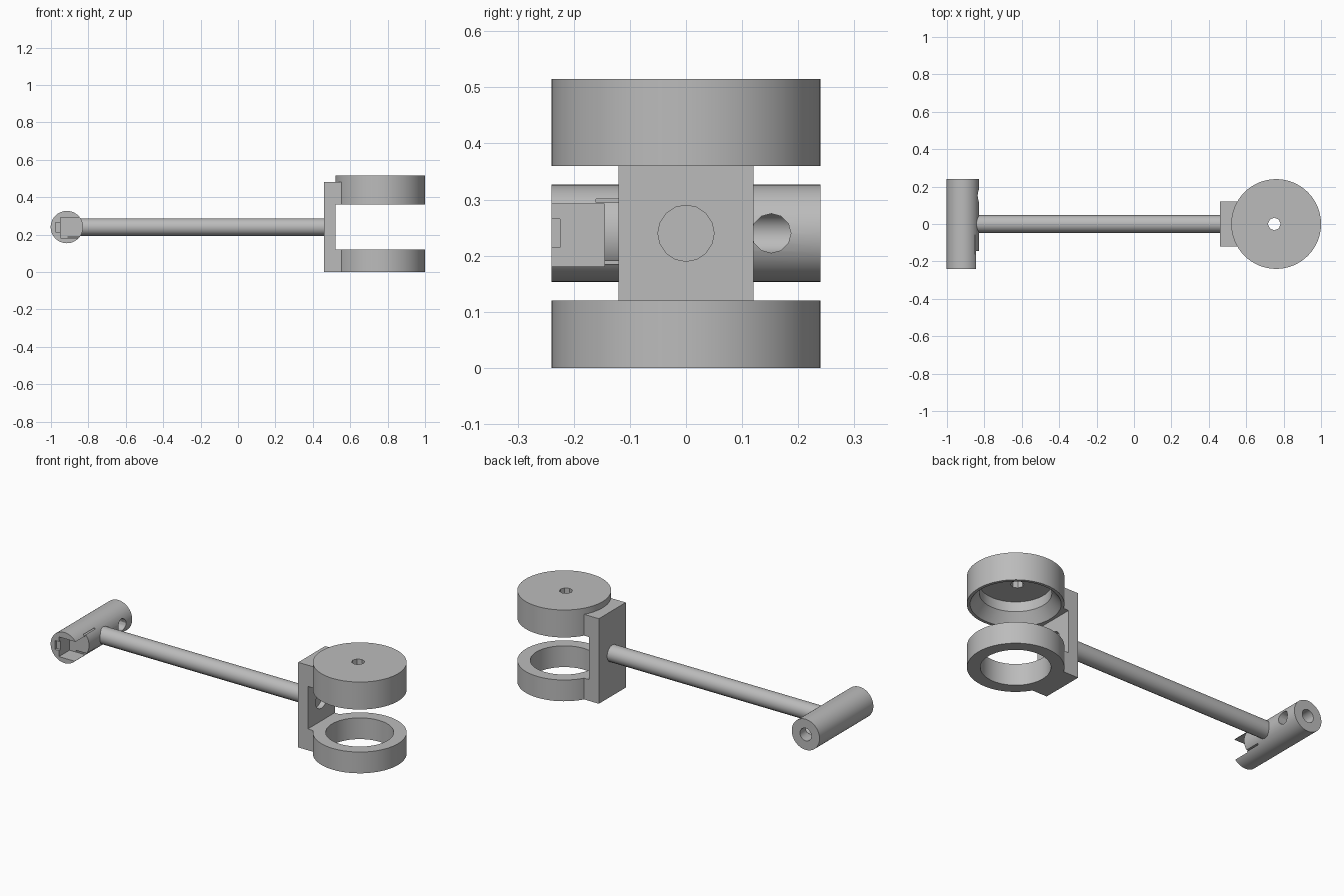
import bpy, bmesh
from math import pi, radians
from mathutils import Matrix, Vector

cube = bpy.data.objects.get("Cube")
if cube:
    bpy.data.objects.remove(cube)

grey = bpy.data.materials.new("plain grey")
grey.use_nodes = True
grey.diffuse_color = (0.5, 0.5, 0.5, 1)
grey.node_tree.nodes["Principled BSDF"].inputs["Base Color"].default_value = (0.5, 0.5, 0.5, 1)

ROT = {"X": Matrix.Rotation(pi / 2, 4, "Y"),
       "Y": Matrix.Rotation(-pi / 2, 4, "X"),
       "Z": Matrix.Identity(4)}


def finish(name, bm):
    bmesh.ops.recalc_face_normals(bm, faces=bm.faces)
    mesh = bpy.data.meshes.new(name)
    bm.to_mesh(mesh)
    bm.free()
    mesh.materials.append(grey)
    obj = bpy.data.objects.new(name, mesh)
    bpy.context.collection.objects.link(obj)
    return obj


def rod(name, axis, start, length, r1, r2=None, sides=64):
    """Cylinder or cone running from start along the positive axis."""
    bm = bmesh.new()
    place = Matrix.Translation(start) @ ROT[axis] @ Matrix.Translation((0, 0, length / 2))
    bmesh.ops.create_cone(bm, cap_ends=True, segments=sides, radius1=r1,
                          radius2=r1 if r2 is None else r2, depth=length, matrix=place)
    return finish(name, bm)


def box(name, low, high):
    low, high = Vector(low), Vector(high)
    bm = bmesh.new()
    bmesh.ops.create_cube(bm, size=1, matrix=Matrix.Translation((low + high) / 2)
                          @ Matrix.Diagonal((*(high - low), 1)))
    return finish(name, bm)


def extrude_y(name, profile, half):
    """Extrude an x-z outline symmetrically along y."""
    bm = bmesh.new()
    face = bm.faces.new([bm.verts.new((x, -half, z)) for x, z in profile])
    out = bmesh.ops.extrude_face_region(bm, geom=[face])["geom"]
    bmesh.ops.translate(bm, vec=(0, 2 * half, 0),
                        verts=[v for v in out if isinstance(v, bmesh.types.BMVert)])
    return finish(name, bm)


def cut(obj, *cutters):
    """Subtract each cutter, keep the result and discard the cutter."""
    for cutter in cutters:
        mod = obj.modifiers.new("cut", "BOOLEAN")
        mod.operation, mod.solver, mod.object = "DIFFERENCE", "EXACT", cutter
        graph = bpy.context.evaluated_depsgraph_get()
        mesh = bpy.data.meshes.new_from_object(obj.evaluated_get(graph))
        obj.modifiers.clear()
        obj.data = mesh
        bpy.data.objects.remove(cutter)


MID = 0.24       # height of the shaft
RING_X = 0.76    # axis of the ring and cap
BAR_X = -0.915   # axis of the cross bar

# Lower open ring
lower_ring = rod("lower_ring", "Z", (RING_X, 0, 0), 0.12, 0.24)
cut(lower_ring, rod("bore", "Z", (RING_X, 0, -0.1), 0.4, 0.174))

# Upper cap, hollow from below with a tapered mouth and a small hole on top
upper_cap = rod("upper_cap", "Z", (RING_X, 0, 0.36), 0.155, 0.24)
cut(upper_cap,
    rod("mouth", "Z", (RING_X, 0, 0.35), 0.07, 0.232, 0.178),
    rod("cavity", "Z", (RING_X, 0, 0.40), 0.075, 0.178),
    rod("top_hole", "Z", (RING_X - 0.01, 0, 0.4), 0.3, 0.034, sides=8))

# C-shaped bracket, its arms rounded to meet the ring and cap
bracket = extrude_y("bracket", [(0.46, 0), (0.57, 0), (0.57, 0.12), (0.52, 0.12),
                                (0.52, 0.36), (0.57, 0.36), (0.57, 0.48), (0.46, 0.48)], 0.12)
cut(bracket,
    rod("clearance", "Z", (RING_X, 0, -0.1), 0.8, 0.236),
    rod("socket", "X", (0.49, 0, MID), 0.1, 0.05, sides=16))

# Shaft joining the bracket to the cross bar
shaft = rod("shaft", "X", (-0.86, 0, MID), 1.33, 0.047, sides=16)

# Cross bar with an open slot at the front and a drilled hole at the back
cross_bar = rod("cross_bar", "Y", (BAR_X, -0.24, MID), 0.48, 0.0865)
cut(cross_bar,
    box("slot", (-0.95, -0.3, 0.181), (-0.8, -0.145, 0.292)),
    box("notch", (-0.975, -0.3, 0.215), (-0.94, -0.225, 0.265)),
    rod("end_bore", "Y", (BAR_X, 0.1, MID), 0.2, 0.036, sides=16),
    rod("side_hole", "X", (BAR_X, 0.152, MID), 0.2, 0.035, sides=12))
for low in (0.185, 0.295):
    cut(cross_bar, box("groove", (-0.91, -0.16, low), (-0.8, -0.06, low + 0.006)))

# Smooth round walls, crisp edges
bpy.ops.object.select_all(action="DESELECT")
for part in (lower_ring, upper_cap, bracket, shaft, cross_bar):
    part.select_set(True)
    bpy.context.view_layer.objects.active = part
bpy.ops.object.shade_smooth_by_angle(angle=radians(30))
